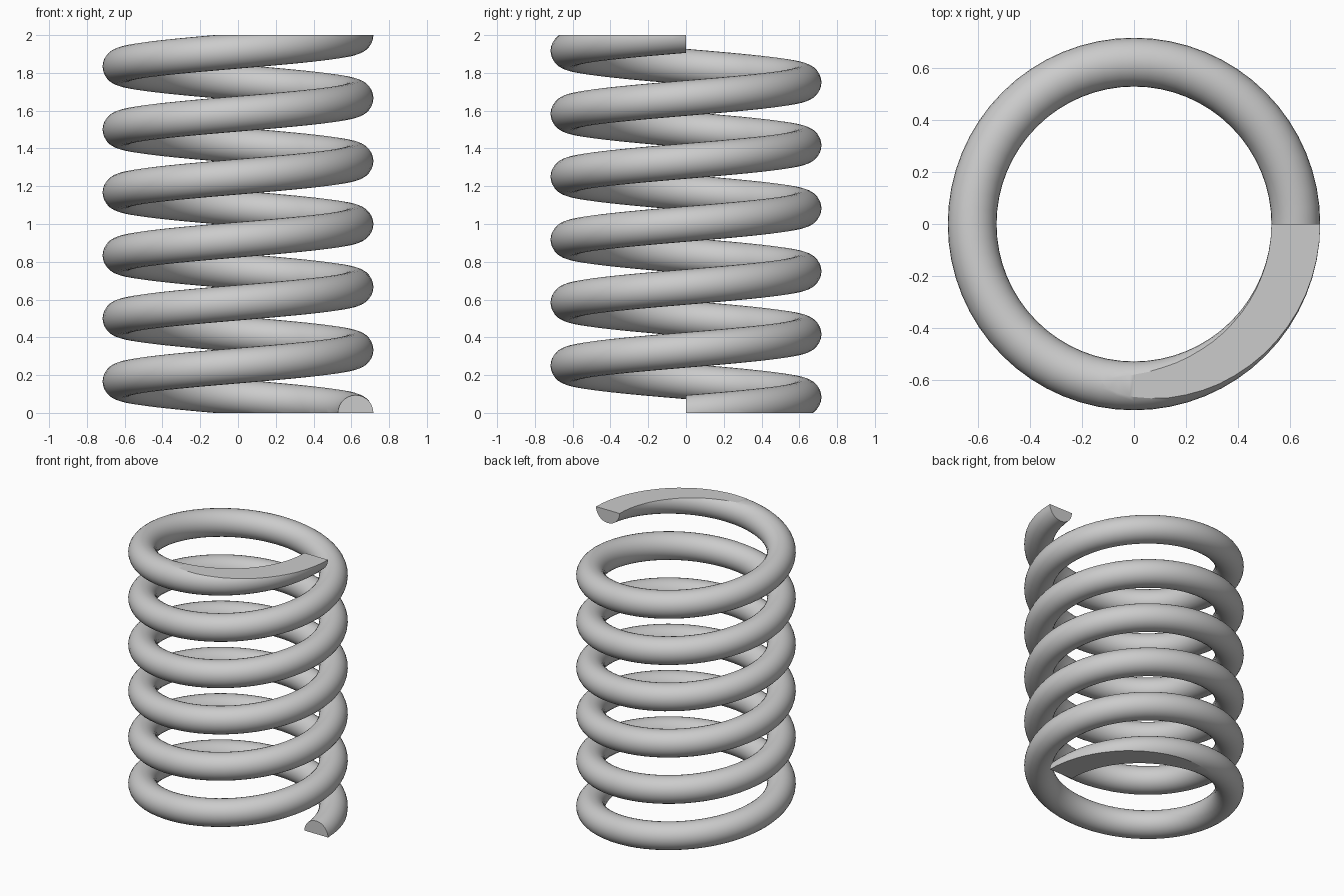
import bpy, bmesh
from math import sin, cos, pi

if "Cube" in bpy.data.objects:
    bpy.data.objects.remove(bpy.data.objects["Cube"])

COIL_R, WIRE_R = 0.623, 0.094   # coil centreline radius, wire radius
TURNS, HEIGHT = 6, 2.0
STEPS, SIDES = 64, 28           # segments per turn, sides of the wire

bm = bmesh.new()

# Wire: round section swept up a right-handed helix
rings = []
for i in range(TURNS * STEPS + 1):
    a = 2 * pi * i / STEPS
    z = HEIGHT * i / (TURNS * STEPS)
    ring = []
    for j in range(SIDES):
        t = 2 * pi * j / SIDES
        r = COIL_R + WIRE_R * cos(t)
        ring.append(bm.verts.new((r * cos(a), r * sin(a), z + WIRE_R * sin(t))))
    rings.append(ring)
for lo, hi in zip(rings, rings[1:]):
    for j in range(SIDES):
        k = (j + 1) % SIDES
        bm.faces.new((lo[j], hi[j], hi[k], lo[k]))
bm.faces.new(rings[0])
bm.faces.new(rings[-1][::-1])

# Ground ends: slice flat at the bottom and top, then close the cuts
for z, direction in ((0, -1), (HEIGHT, 1)):
    bmesh.ops.bisect_plane(bm, geom=bm.verts[:] + bm.edges[:] + bm.faces[:], dist=1e-5,
                           plane_co=(0, 0, z), plane_no=(0, 0, direction), clear_outer=True)
    rim = [e for e in bm.edges if e.is_boundary]
    bmesh.ops.triangle_fill(bm, edges=rim, use_beauty=True, use_dissolve=False)

bmesh.ops.recalc_face_normals(bm, faces=bm.faces[:])
mesh = bpy.data.meshes.new("coil_spring")
bm.to_mesh(mesh)
bm.free()
spring = bpy.data.objects.new("coil_spring", mesh)
bpy.context.collection.objects.link(spring)

# Smooth wire with crisp cut edges
bpy.context.view_layer.objects.active = spring
spring.select_set(True)
bpy.ops.object.shade_smooth_by_angle(angle=pi / 6)
